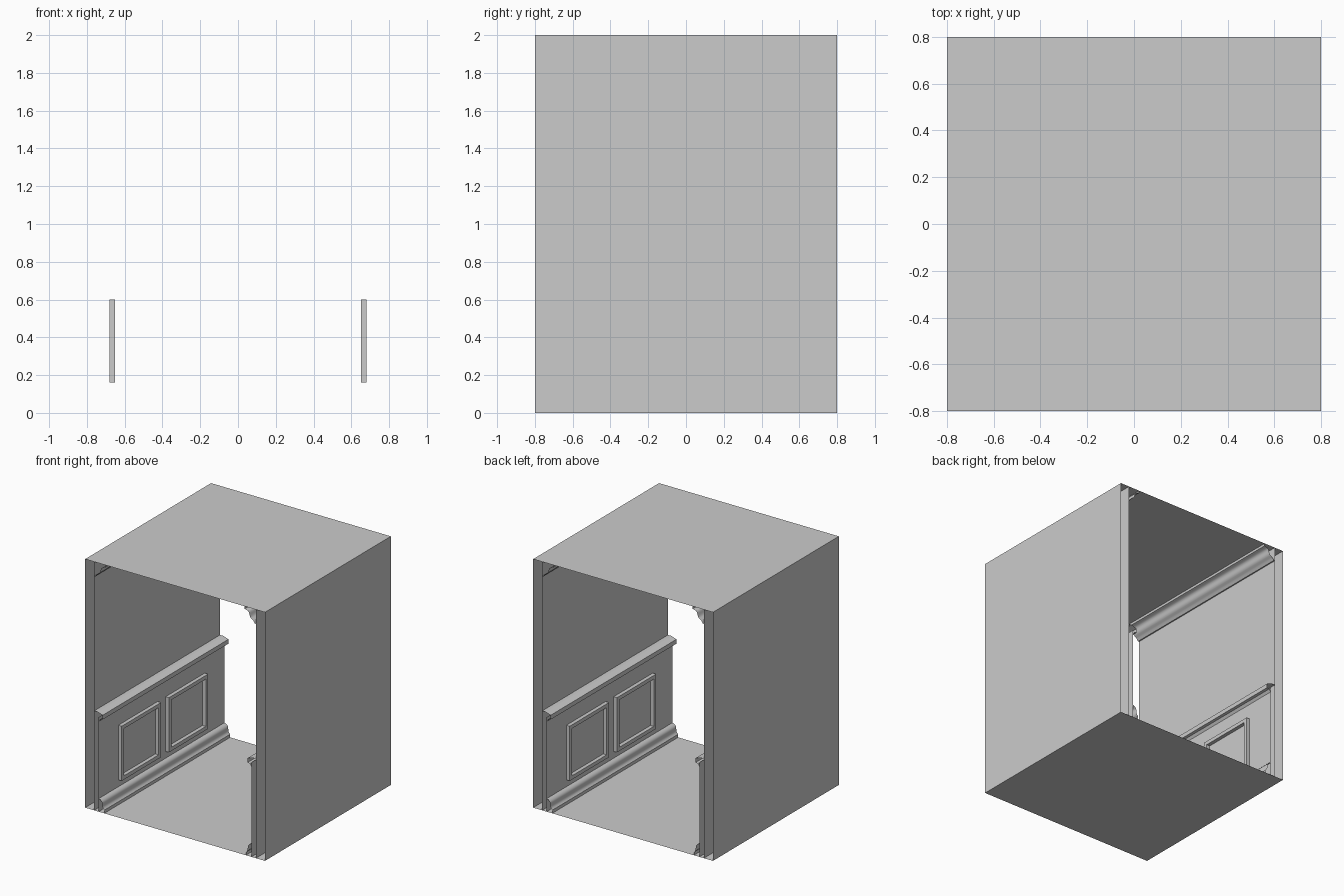
import bpy, bmesh
from mathutils import Vector

if "Cube" in bpy.data.objects:
    bpy.data.objects.remove(bpy.data.objects["Cube"])

HALF = 0.8        # half width and half depth of the corridor section
HEIGHT = 2.0
Y0, Y1 = -HALF, HALF


def finish(name, bm, smooth=False):
    bmesh.ops.recalc_face_normals(bm, faces=bm.faces)
    mesh = bpy.data.meshes.new(name)
    bm.to_mesh(mesh)
    bm.free()
    obj = bpy.data.objects.new(name, mesh)
    bpy.context.collection.objects.link(obj)
    if smooth:
        bpy.ops.object.select_all(action='DESELECT')
        obj.select_set(True)
        bpy.context.view_layer.objects.active = obj
        bpy.ops.object.shade_smooth_by_angle(angle=0.6)
    return obj


def mirror(obj):
    mod = obj.modifiers.new("other_side", 'MIRROR')
    mod.use_axis = (True, False, False)
    mod.use_mirror_merge = False


def run(name, profile, smooth=False):
    """Open-ended extrusion of an (x, z) profile along the corridor."""
    bm = bmesh.new()
    rows = [[bm.verts.new((x, y, z)) for x, z in profile] for y in (Y0, Y1)]
    for i in range(len(profile) - 1):
        bm.faces.new((rows[0][i], rows[0][i + 1], rows[1][i + 1], rows[1][i]))
    return finish(name, bm, smooth)


def curve(a, b, c, d, n=8):
    """Bezier points for the rounded parts of a moulding."""
    a, b, c, d = map(Vector, (a, b, c, d))
    pts = []
    for i in range(n + 1):
        t = i / n
        s = 1 - t
        p = a * s**3 + b * 3 * s * s * t + c * 3 * s * t * t + d * t**3
        pts.append((p.x, p.y))
    return pts


# Floor and ceiling
run("floor", [(-HALF, 0), (HALF, 0)])
run("ceiling", [(-HALF, HEIGHT), (HALF, HEIGHT)])

# Double-skinned side walls and wainscot sheet
mirror(run("outer_wall", [(-0.8, 0), (-0.8, HEIGHT)]))
mirror(run("inner_wall", [(-0.72, 0), (-0.72, HEIGHT)]))
mirror(run("wainscot", [(-0.68, 0), (-0.68, 0.76)]))

# Baseboard with ogee top
base = [(-0.63, 0), (-0.63, 0.025)]
base += curve((-0.635, 0.03), (-0.655, 0.045), (-0.64, 0.075), (-0.655, 0.09))
base += [(-0.665, 0.10), (-0.68, 0.105)]
mirror(run("baseboard", base, True))

# Chair rail
mirror(run("chair_rail", [(-0.72, 0.80), (-0.69, 0.80), (-0.645, 0.785),
                          (-0.645, 0.75), (-0.665, 0.745), (-0.68, 0.725)]))

# Crown moulding
crown = [(-0.62, HEIGHT), (-0.62, 1.98)]
crown += curve((-0.635, 1.975), (-0.675, 1.97), (-0.65, 1.925), (-0.69, 1.91))
crown += [(-0.70, 1.90), (-0.71, 1.885), (-0.72, 1.885)]
mirror(run("crown_moulding", crown, True))


# Raised rectangular frames on the wainscot, two per wall
def frame(name, cy, cz, w, h, bar, back, front):
    bm = bmesh.new()
    rings = []
    for x, inset in ((back, 0), (front, 0), (front, bar), (back, bar)):
        a, b = w / 2 - inset, h / 2 - inset
        rings.append([bm.verts.new((x, cy + sy * a, cz + sz * b))
                      for sy, sz in ((-1, -1), (1, -1), (1, 1), (-1, 1))])
    for k in range(4):
        r, q = rings[k], rings[(k + 1) % 4]
        for i in range(4):
            j = (i + 1) % 4
            bm.faces.new((r[i], r[j], q[j], q[i]))
    mirror(finish(name, bm))


for label, y in (("front", -0.3), ("rear", 0.3)):
    frame(label + "_panel_frame", y, 0.38, 0.5, 0.44, 0.03, -0.68, -0.65)
